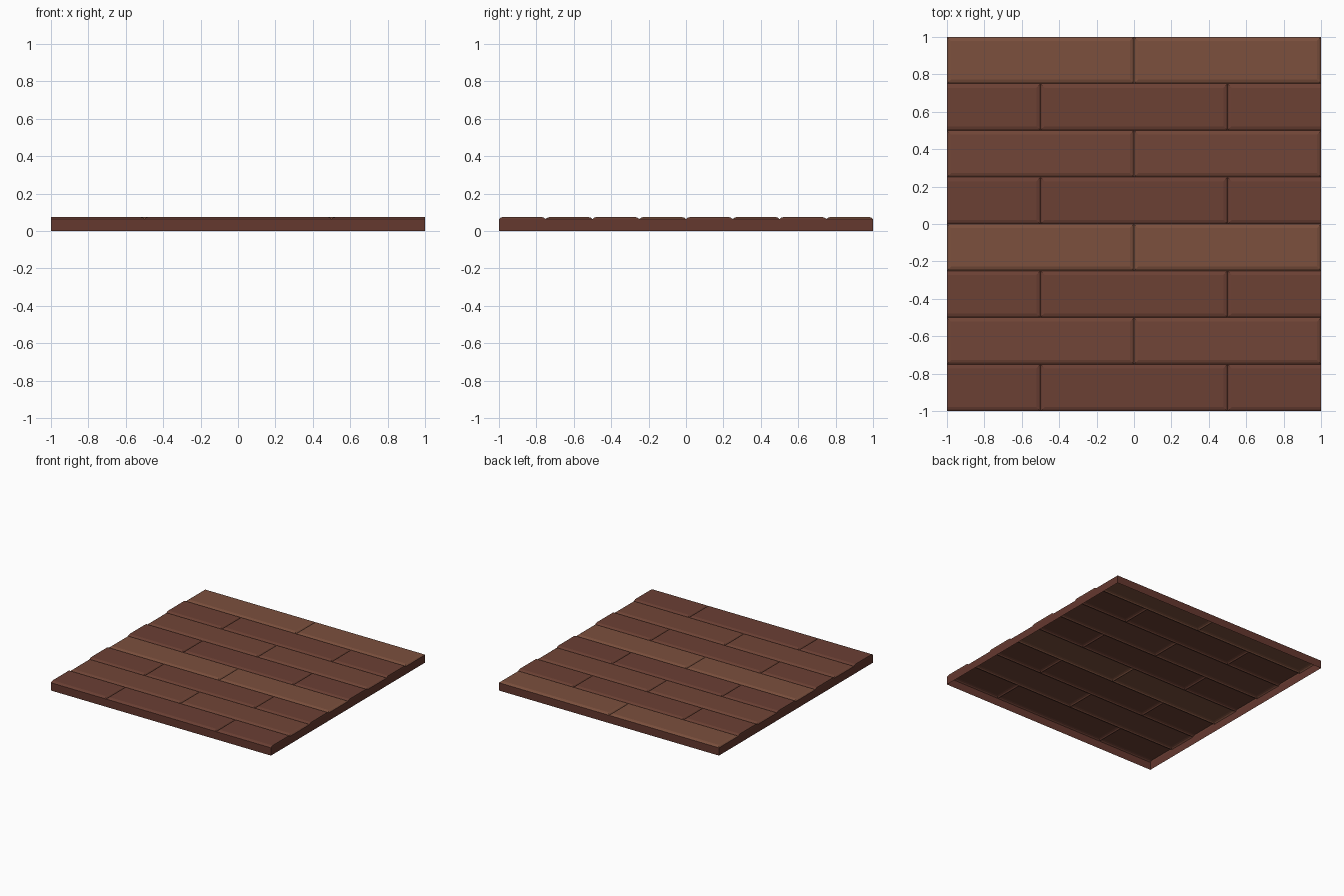
import bpy
import bmesh

if "Cube" in bpy.data.objects:
    bpy.data.objects.remove(bpy.data.objects["Cube"])

ROWS = 8
ROW_H = 0.25
BASE_Z = 0.064
# Rounded brick edge: (inset from the joint centre, height)
EDGE = [(0.0, BASE_Z), (0.009, 0.071), (0.022, 0.075)]


def material(name, rgb):
    mat = bpy.data.materials.new(name)
    mat.diffuse_color = (*rgb, 1)
    mat.use_nodes = True
    mat.node_tree.nodes["Principled BSDF"].inputs["Base Color"].default_value = mat.diffuse_color
    return mat


def finish(bm, name, mats):
    bmesh.ops.remove_doubles(bm, verts=bm.verts, dist=0.0001)
    mesh = bpy.data.meshes.new(name)
    bm.to_mesh(mesh)
    bm.free()
    for m in mats:
        mesh.materials.append(m)
    obj = bpy.data.objects.new(name, mesh)
    bpy.context.collection.objects.link(obj)
    return obj


def add_brick(bm, x0, x1, y0, y1, cut_left, cut_right, mat):
    """Bevelled brick top; a cut end stays flush with the slab side."""
    rings = []
    for inset, z in EDGE:
        l = x0 + (0 if cut_left else inset)
        r = x1 - (0 if cut_right else inset)
        b, t = y0 + inset, y1 - inset
        rings.append([bm.verts.new((x, y, z))
                      for x, y in ((l, b), (r, b), (r, t), (l, t))])
    for low, high in zip(rings, rings[1:]):
        for i in range(4):
            j = (i + 1) % 4
            bm.faces.new((low[i], low[j], high[j], high[i])).material_index = mat
    bm.faces.new(rings[-1]).material_index = mat


# Brick rows in running bond, tints repeating every four rows
tints = [material("brick_light", (0.20, 0.080, 0.047)),
         material("brick_dark", (0.15, 0.052, 0.034)),
         material("brick_mid", (0.165, 0.060, 0.038)),
         material("brick_red", (0.145, 0.050, 0.034))]
bm = bmesh.new()
for row in range(ROWS):
    y1 = 1 - row * ROW_H
    joints = [-1, 0, 1] if row % 2 == 0 else [-1, -0.5, 0.5, 1]
    for x0, x1 in zip(joints, joints[1:]):
        half = x1 - x0 < 0.75
        add_brick(bm, x0, x1, y1 - ROW_H, y1,
                  half and x0 == -1, half and x1 == 1, row % 4)
finish(bm, "brick_surface", tints)

# Thin outer skirt, open underneath
bm = bmesh.new()
corners = [(-1, -1), (1, -1), (1, 1), (-1, 1)]
low = [bm.verts.new((x, y, 0)) for x, y in corners]
high = [bm.verts.new((x, y, BASE_Z)) for x, y in corners]
for i in range(4):
    j = (i + 1) % 4
    bm.faces.new((low[i], low[j], high[j], high[i]))
finish(bm, "side_skirt", [material("skirt_brown", (0.13, 0.040, 0.028))])
